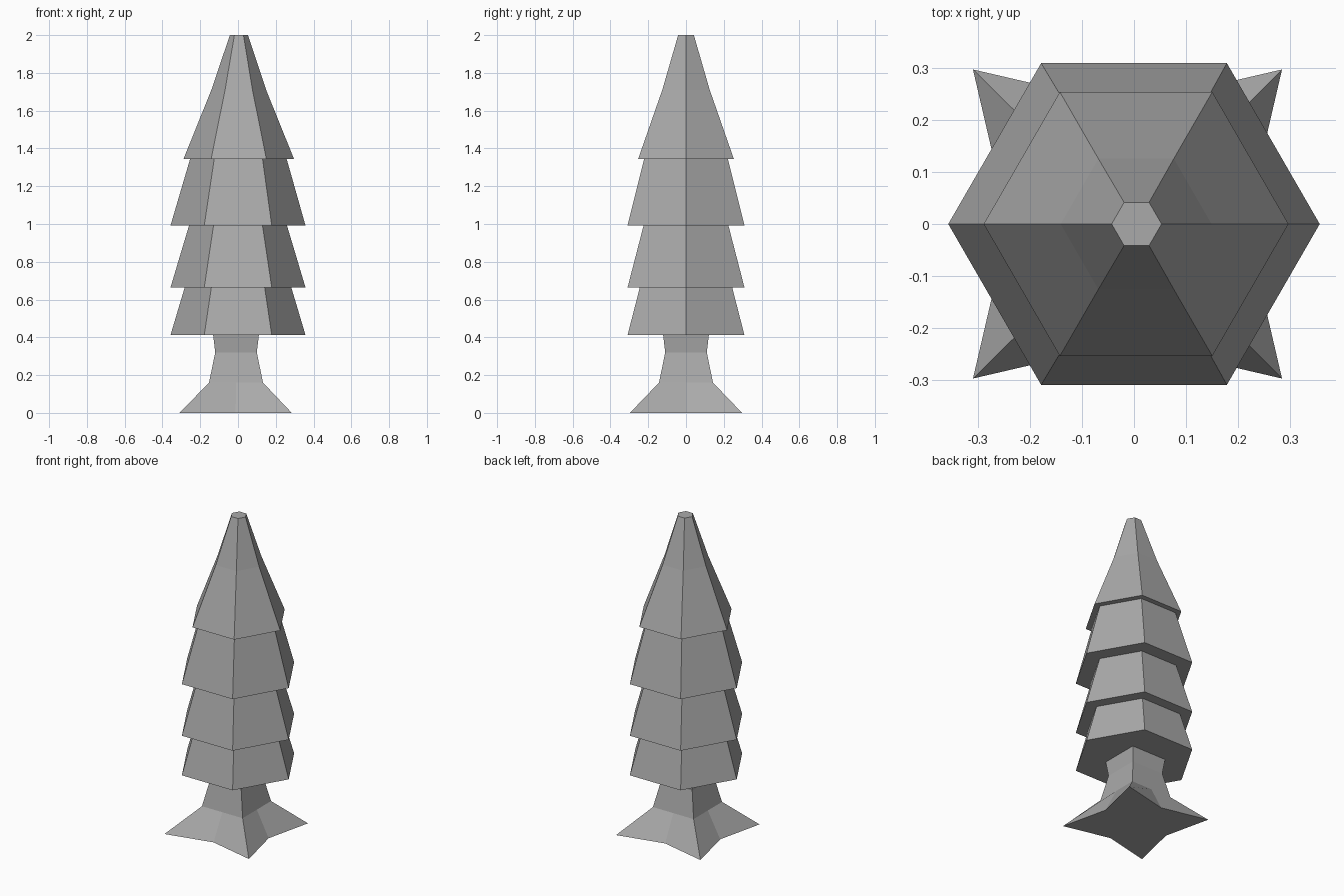
import bpy, bmesh
from math import cos, sin, radians

cube = bpy.data.objects.get("Cube")
if cube:
    bpy.data.objects.remove(cube, do_unlink=True)

grey = bpy.data.materials.new("plain_grey")
grey.use_nodes = True
colour = (0.4, 0.4, 0.4, 1.0)
grey.diffuse_color = colour
grey.node_tree.nodes["Principled BSDF"].inputs["Base Color"].default_value = colour


def loft(name, rings):
    """Skin a stack of equal-sided rings and cap both ends."""
    bm = bmesh.new()
    loops = [[bm.verts.new(p) for p in ring] for ring in rings]
    n = len(loops[0])
    for low, high in zip(loops, loops[1:]):
        for i in range(n):
            j = (i + 1) % n
            bm.faces.new((low[i], low[j], high[j], high[i]))
    bm.faces.new(loops[0][::-1])
    bm.faces.new(loops[-1])
    bmesh.ops.recalc_face_normals(bm, faces=bm.faces)
    mesh = bpy.data.meshes.new(name)
    bm.to_mesh(mesh)
    bm.free()
    mesh.materials.append(grey)
    obj = bpy.data.objects.new(name, mesh)
    bpy.context.collection.objects.link(obj)
    return obj


def hexagon(r, z, cx=0.0):
    return [(cx + r * cos(radians(60 * i)), r * sin(radians(60 * i)), z)
            for i in range(6)]


def star(corner, middle, z, cx):
    """Square ring with corners and side midpoints, starting at +x."""
    unit = [(1, 0), (1, 1), (0, 1), (-1, 1), (-1, 0), (-1, -1), (0, -1), (1, -1)]
    return [(cx + x * s, y * s, z)
            for (x, y), s in zip(unit, [middle, corner] * 4)]


# Trunk flaring into four pointed roots
loft("trunk", [
    star(0.297, 0.228, 0.0, -0.0125),
    star(0.143, 0.143, 0.16, -0.0105),
    star(0.110, 0.110, 0.32, -0.0105),
    star(0.122, 0.122, 0.42, -0.0105),
])

# Foliage: four stacked six-sided tiers in one stepped skin
loft("foliage", [
    hexagon(0.357, 0.413),
    hexagon(0.282, 0.665),
    hexagon(0.357, 0.665),
    hexagon(0.259, 0.993),
    hexagon(0.357, 0.993),
    hexagon(0.256, 1.343, 0.002),
    hexagon(0.293, 1.343, 0.004),
    hexagon(0.145, 1.71, 0.004),
    hexagon(0.048, 2.0, 0.005),
])
